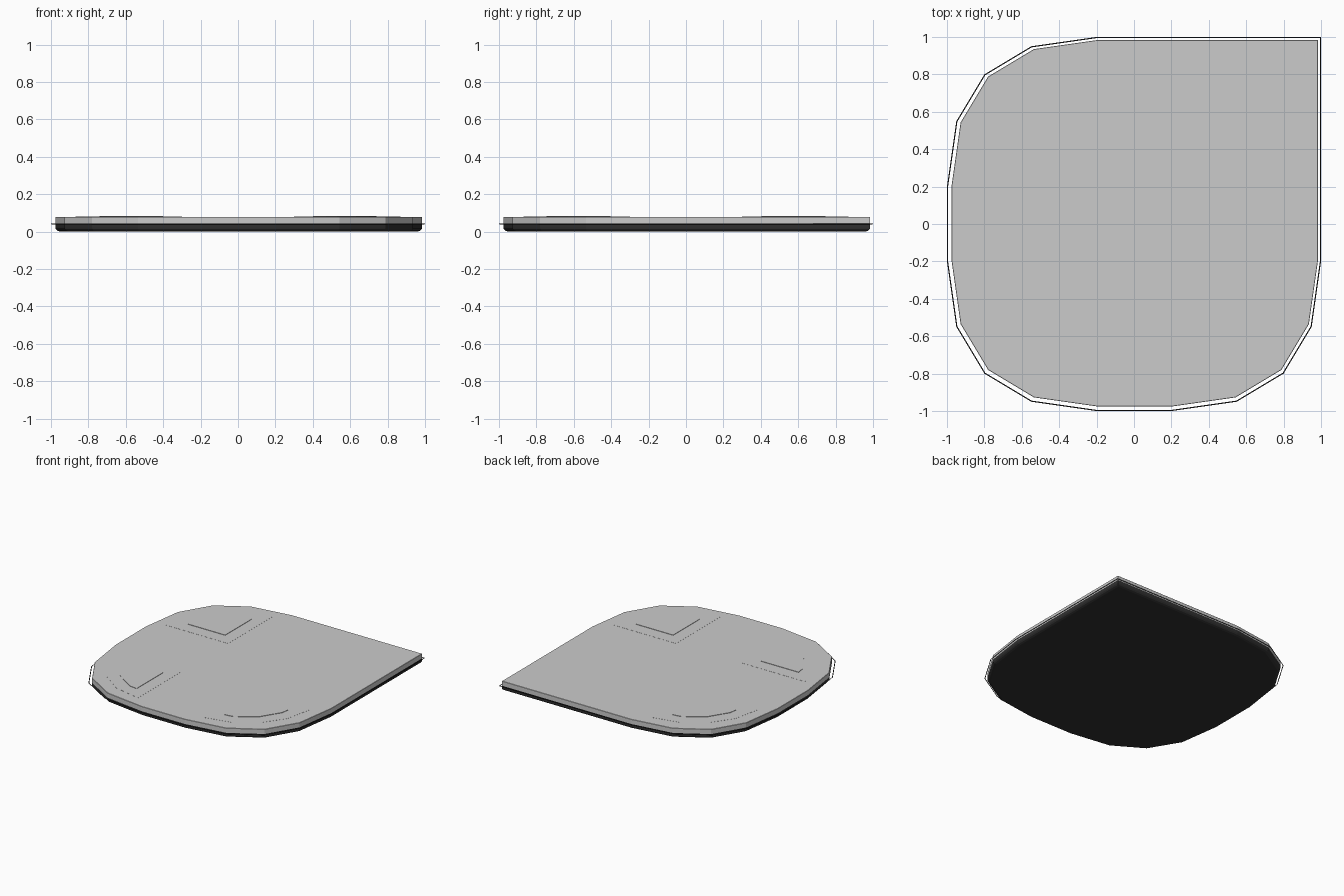
import bpy, bmesh

if "Cube" in bpy.data.objects:
    bpy.data.objects.remove(bpy.data.objects["Cube"])

# Outline: three faceted round corners and one square corner (+x, +y)
ARC = [(1, .2), (.95, .55), (.8, .8), (.55, .95), (.2, 1)]

def corner(points, sx, sy):
    pts = [(x * sx, y * sy) for x, y in points]
    return pts if sx * sy > 0 else pts[::-1]

OUTLINE = [(1, 1)] + corner(ARC, -1, 1) + corner(ARC, -1, -1) + corner(ARC, 1, -1)
CORNERS = [("back_left", -1, 1), ("front_left", -1, -1), ("front_right", 1, -1)]

def material(name, c):
    m = bpy.data.materials.new(name)
    m.diffuse_color = (c, c, c, 1)
    m.use_nodes = True
    m.node_tree.nodes["Principled BSDF"].inputs["Base Color"].default_value = m.diffuse_color
    return m

def inset(d):
    # body outline pulled in from the rim by distance d
    s = .98 - d
    return [(x * s + .004, y * s + .004) for x, y in OUTLINE]

def loft(name, rings, mat=None):
    bm = bmesh.new()
    loops = [[bm.verts.new((x, y, z)) for x, y in pts] for pts, z in rings]
    n = len(loops[0])
    for a, b in zip(loops, loops[1:]):
        for i in range(n):
            j = (i + 1) % n
            bm.faces.new((a[i], a[j], b[j], b[i]))
    bm.faces.new(loops[0][::-1])
    bm.faces.new(loops[-1])
    bmesh.ops.recalc_face_normals(bm, faces=bm.faces)
    me = bpy.data.meshes.new(name)
    bm.to_mesh(me)
    bm.free()
    ob = bpy.data.objects.new(name, me)
    bpy.context.collection.objects.link(ob)
    if mat:
        me.materials.append(mat)
    return ob

dark = material("dark_base", .03)

# Dark lower shell with rounded bottom edge
loft("lower_shell", [(inset(.022), 0), (inset(.008), .006),
                     (inset(.001), .015), (inset(0), .022), (inset(0), .04)], dark)

# Grey top plate
loft("top_plate", [(inset(0), .04), (inset(0), .077), (inset(.002), .079)])

# Slightly raised corner pads and quarter-round wedges
PAD = [(.3, .3), (.87, .3), (.82, .53), (.7, .7), (.53, .82), (.3, .87)]
WEDGE = [(.4, .405), (.74, .405), (.73, .47), (.63, .63), (.47, .735), (.4, .745)]
for name, sx, sy in CORNERS:
    pad = corner(PAD, sx, sy)
    loft("corner_pad_" + name, [(pad, .077), (pad, .0798)])
    wedge = corner(WEDGE, sx, sy)
    loft("corner_wedge_" + name, [(wedge, .078), (wedge, .083)])

# Hair-thin rim line around the plate
cu = bpy.data.curves.new("rim_line", 'CURVE')
cu.dimensions = '3D'
cu.bevel_depth = .003
cu.bevel_resolution = 0
sp = cu.splines.new('POLY')
sp.points.add(len(OUTLINE) - 1)
for p, (x, y) in zip(sp.points, OUTLINE):
    p.co = (x * .997, y * .997, .041, 1)
sp.use_cyclic_u = True
cu.materials.append(dark)
bpy.context.collection.objects.link(bpy.data.objects.new("rim_line", cu))
